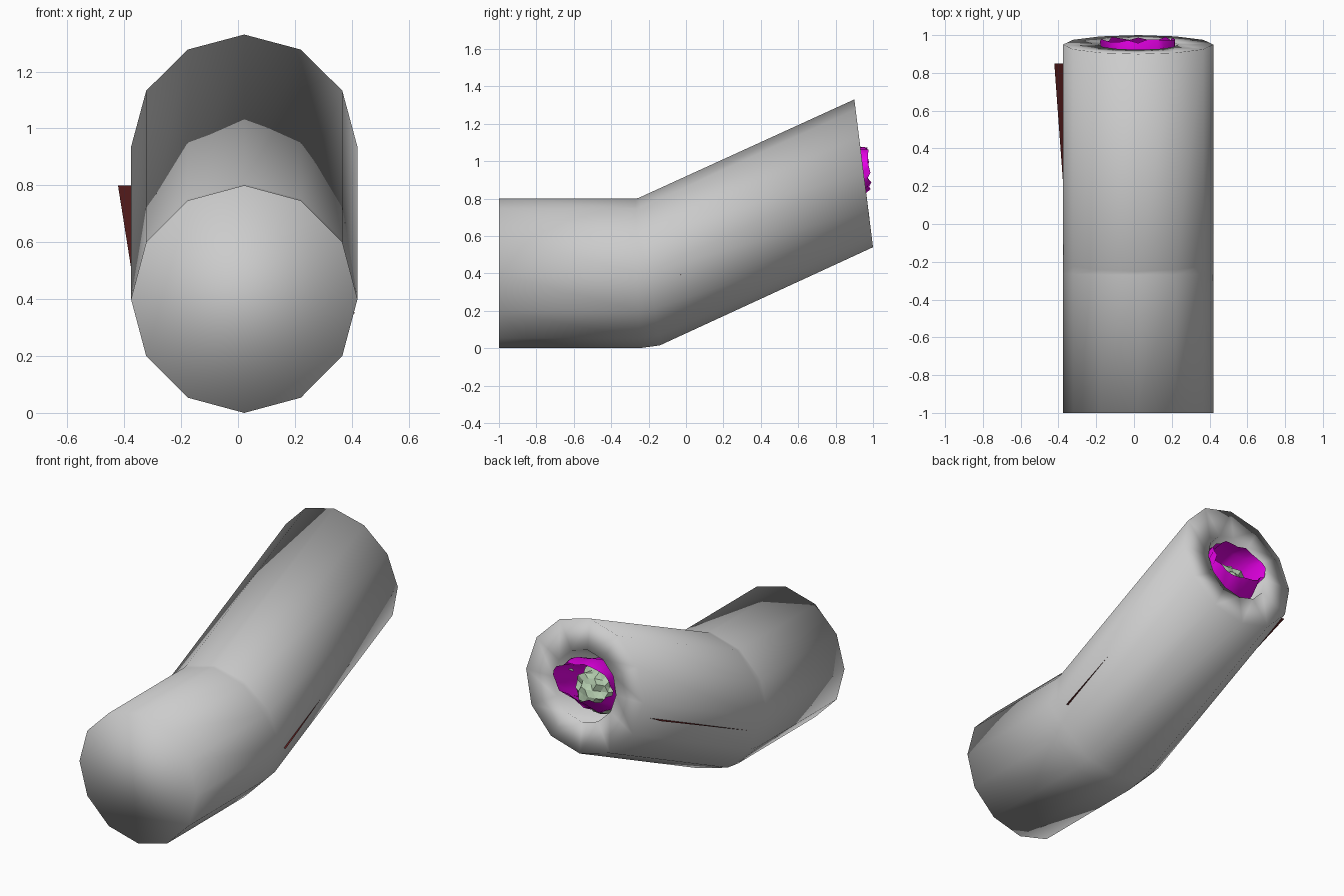
import bpy, bmesh, math, random
from mathutils import Vector

if "Cube" in bpy.data.objects:
    bpy.data.objects.remove(bpy.data.objects["Cube"])

random.seed(4)
CX = 0.022
SLOPE = math.radians(24.5)


def material(name, rgb):
    m = bpy.data.materials.new(name)
    m.diffuse_color = (*rgb, 1)
    m.use_nodes = True
    m.node_tree.nodes["Principled BSDF"].inputs["Base Color"].default_value = m.diffuse_color
    return m


def finish(bm, name, mat=None, smooth=True, normals=True):
    if normals:
        bmesh.ops.recalc_face_normals(bm, faces=bm.faces[:])
    me = bpy.data.meshes.new(name)
    bm.to_mesh(me)
    bm.free()
    for p in me.polygons:
        p.use_smooth = smooth
    ob = bpy.data.objects.new(name, me)
    bpy.context.collection.objects.link(ob)
    if mat:
        me.materials.append(mat)
    return ob


def ring(bm, top, bottom, rx, n=12, jitter=0.0):
    """Ring in the plane through the top and bottom (y, z) points."""
    t, b = Vector((CX, *top)), Vector((CX, *bottom))
    mid, up = (t + b) / 2, (t - b) / 2
    vs = []
    for i in range(n):
        a = 2 * math.pi * i / n
        k = 1 + random.uniform(-jitter, jitter)
        p = mid + up * math.cos(a) * k + Vector((rx * math.sin(a) * k, 0, 0))
        p.y += random.uniform(-jitter, jitter) * 0.12
        vs.append(bm.verts.new(p))
    return vs


def loft(bm, rings):
    for a, b in zip(rings, rings[1:]):
        n = len(a)
        for i in range(n):
            j = (i + 1) % n
            bm.faces.new((a[i], a[j], b[j], b[i]))


# Bent pipe: closed front, annular back end, blind bore inside
bm = bmesh.new()
rings = [ring(bm, *r) for r in (
    ((-1.0, 0.80), (-1.0, 0.0), 0.398),
    ((-0.27, 0.80), (-0.25, 0.0), 0.398),
    ((-0.25, 0.805), (-0.14, 0.015), 0.398),
    ((0.90, 1.33), (1.0, 0.54), 0.398),
    ((0.923, 1.145), (0.977, 0.725), 0.212),
    ((-0.2, 0.63), (-0.15, 0.21), 0.212),
)]
loft(bm, rings)
bm.faces.new(rings[0])
bm.faces.new(rings[-1])
finish(bm, "bent_pipe")

# Thin dark sheet along the slope, its edges just breaking the pipe wall
bm = bmesh.new()
bm.faces.new([bm.verts.new(p) for p in (
    (-0.345, -0.2, 0.315), (0.409, -0.12, 0.35),
    (0.375, 0.85, 0.80), (-0.422, 0.85, 0.80))])
finish(bm, "inner_sheet", material("dark_red", (0.10, 0.012, 0.012)), False)

# Crumpled magenta lining that pokes out of the bore
bm = bmesh.new()
lining = []
for k in range(7):
    d = k * 0.1
    y, z = 0.975 - d * math.cos(SLOPE), 0.965 - d * math.sin(SLOPE)
    h = 0.105 + 0.05 * min(k, 1)
    lining.append(ring(bm, (y - 0.008, z + h), (y + 0.008, z - h),
                       0.19, 24, 0.09))
loft(bm, lining)
finish(bm, "magenta_lining", material("magenta", (0.8, 0.0, 0.8)))

# Jagged pale green filling deeper inside the lining
bm = bmesh.new()
bmesh.ops.create_icosphere(bm, subdivisions=3, radius=0.14)
for v in bm.verts:
    v.co *= random.uniform(0.82, 1.08)
    v.co.x *= 1.1
    v.co += Vector((CX - 0.015, 0.80, 0.87))
finish(bm, "green_filling", material("pale_green", (0.45, 0.6, 0.42)), False)
